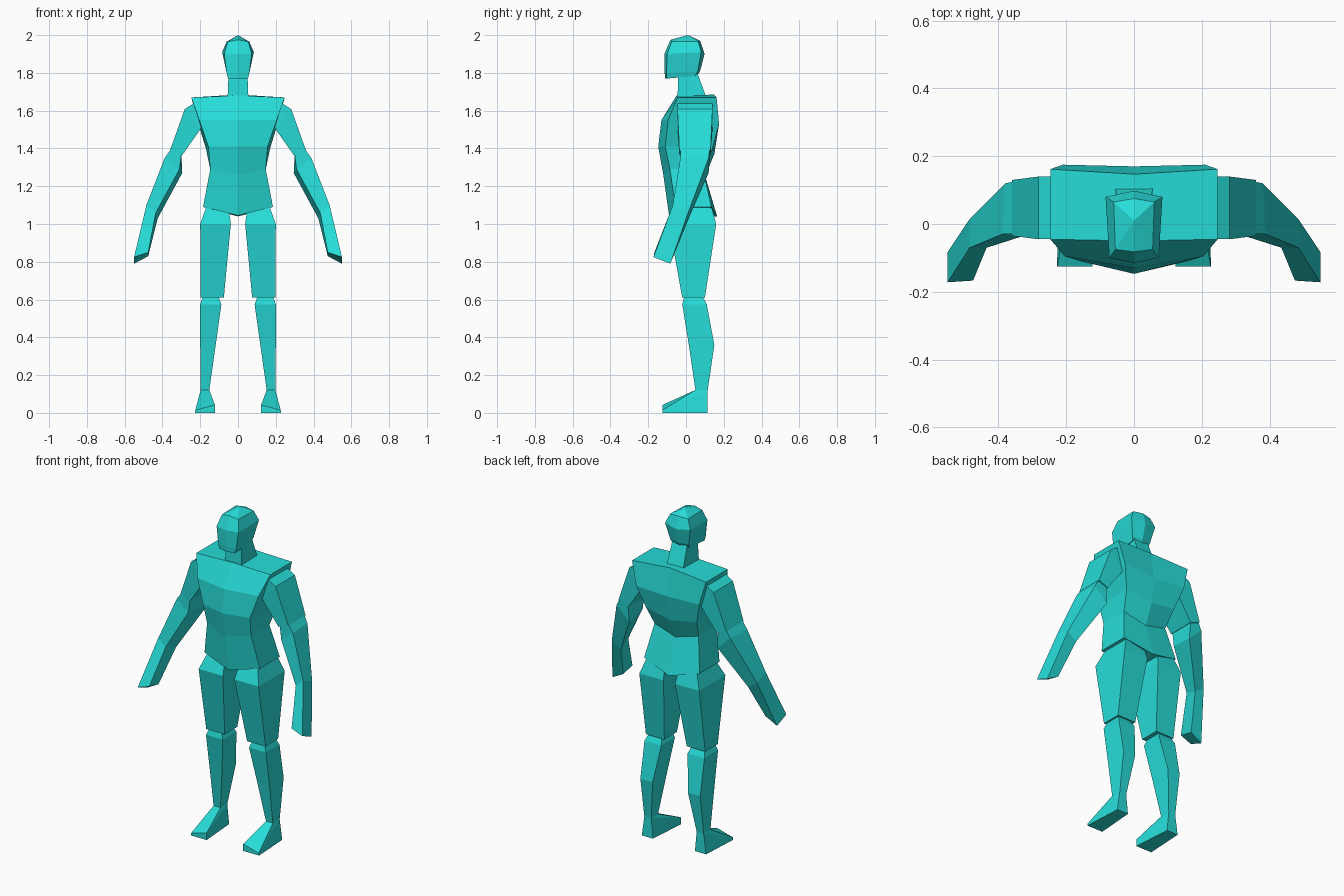
import bpy, bmesh

teal = bpy.data.materials.new("teal")
teal.diffuse_color = (0.02, 0.72, 0.69, 1)


def loft(name, rings, mirror=False, apex=None, split=False):
    """Skin a stack of equal rings; close with caps, a centre split or an apex."""
    bm = bmesh.new()
    loops = [[bm.verts.new(p) for p in r] for r in rings]
    n = len(loops[0])
    for a, b in zip(loops, loops[1:]):
        for i in range(n):
            j = (i + 1) % n
            bm.faces.new((a[i], a[j], b[j], b[i]))

    def cap(loop):
        if split:  # fold the cap along the body centre line
            h = n // 2
            bm.faces.new(loop[:h + 1])
            bm.faces.new(loop[h:] + loop[:1])
        else:
            bm.faces.new(loop)

    cap(loops[0])
    if apex:
        tip = bm.verts.new(apex)
        for i in range(n):
            bm.faces.new((loops[-1][i], loops[-1][(i + 1) % n], tip))
    else:
        cap(loops[-1])
    bmesh.ops.recalc_face_normals(bm, faces=bm.faces)
    mesh = bpy.data.meshes.new(name)
    bm.to_mesh(mesh)
    bm.free()
    mesh.materials.append(teal)
    ob = bpy.data.objects.new(name, mesh)
    bpy.context.collection.objects.link(ob)
    if mirror:
        ob.modifiers.new("mirror", 'MIRROR')
    return ob


def sym(half):
    """Half ring from front centre to back centre, completed across x."""
    return half + [(-x, y, z) for x, y, z in half[-2:0:-1]]


def box(x0, x1, y0, y1, z):
    return [(x0, y0, z), (x1, y0, z), (x1, y1, z), (x0, y1, z)]


def arm_ring(outer, inner, y0, y1):
    (ox, oz), (ix, iz) = outer, inner
    return [(ox, y0, oz), (ix, y0, iz), (ix, y1, iz), (ox, y1, oz)]


# Torso, from hips to shoulders
loft("torso", [sym(r) for r in (
    [(0, -.09, 1.045), (.185, -.055, 1.09), (.185, .135, 1.09), (0, .165, 1.04)],
    [(0, -.12, 1.26), (.147, -.085, 1.29), (.147, .09, 1.29), (0, .10, 1.25)],
    [(0, -.147, 1.41), (.157, -.11, 1.41), (.17, .14, 1.40), (0, .15, 1.37)],
    [(0, -.13, 1.55), (.205, -.095, 1.55), (.21, .175, 1.53), (0, .17, 1.52)],
    [(0, -.05, 1.68), (.247, -.045, 1.67), (.247, .162, 1.67), (0, .147, 1.685)],
)], split=True)

# Neck and head
loft("neck", [box(-.055, .055, -.045, .108, 1.67),
              box(-.05, .05, -.04, .06, 1.80)])
loft("head", [sym(r) for r in (
    [(0, -.11, 1.77), (.053, -.102, 1.77), (.055, .05, 1.785), (0, .06, 1.785)],
    [(0, -.113, 1.80), (.06, -.103, 1.80), (.062, .062, 1.81), (0, .075, 1.81)],
    [(0, -.115, 1.90), (.073, -.10, 1.90), (.084, .08, 1.91), (0, .098, 1.90)],
    [(0, -.082, 1.975), (.055, -.075, 1.965), (.06, .065, 1.965), (0, .075, 1.97)],
)], apex=(0, .01, 2.0), split=True)

# Arms
loft("upper_arm", [
    arm_ring((.225, 1.645), (.17, 1.56), -.045, .14),
    arm_ring((.282, 1.608), (.20, 1.50), -.045, .14),
    arm_ring((.36, 1.39), (.295, 1.365), -.035, .13),
], mirror=True)
loft("forearm_and_hand", [
    arm_ring((.355, 1.395), (.30, 1.37), -.03, .125),
    [(.388, -.03, 1.35), (.31, -.03, 1.29), (.295, .12, 1.27), (.38, .12, 1.35)],
    [(.485, -.07, 1.10), (.435, -.07, 1.06), (.425, .015, 1.03), (.485, .015, 1.07)],
    [(.55, -.172, .825), (.475, -.167, .85), (.475, -.08, .83), (.55, -.083, .79)],
], mirror=True)

# Legs
loft("thigh", [
    box(.075, .198, -.02, .10, .61),
    box(.038, .20, -.09, .16, 1.0),
    box(.05, .168, -.05, .135, 1.09),
], mirror=True)
loft("shin", [
    box(.152, .198, .05, .115, .12),
    box(.118, .20, .015, .15, .36),
    box(.088, .20, -.02, .11, .575),
    box(.102, .186, -.01, .09, .612),
], mirror=True)

# Feet, with toes sloping outward
loft("foot", [
    [(.122, -.125, 0), (.228, -.125, 0), (.215, .115, 0), (.14, .115, 0)],
    [(.122, -.125, .042), (.226, -.125, .014), (.198, .115, .12), (.152, .115, .12)],
    box(.152, .198, .05, .115, .121),
], mirror=True)
